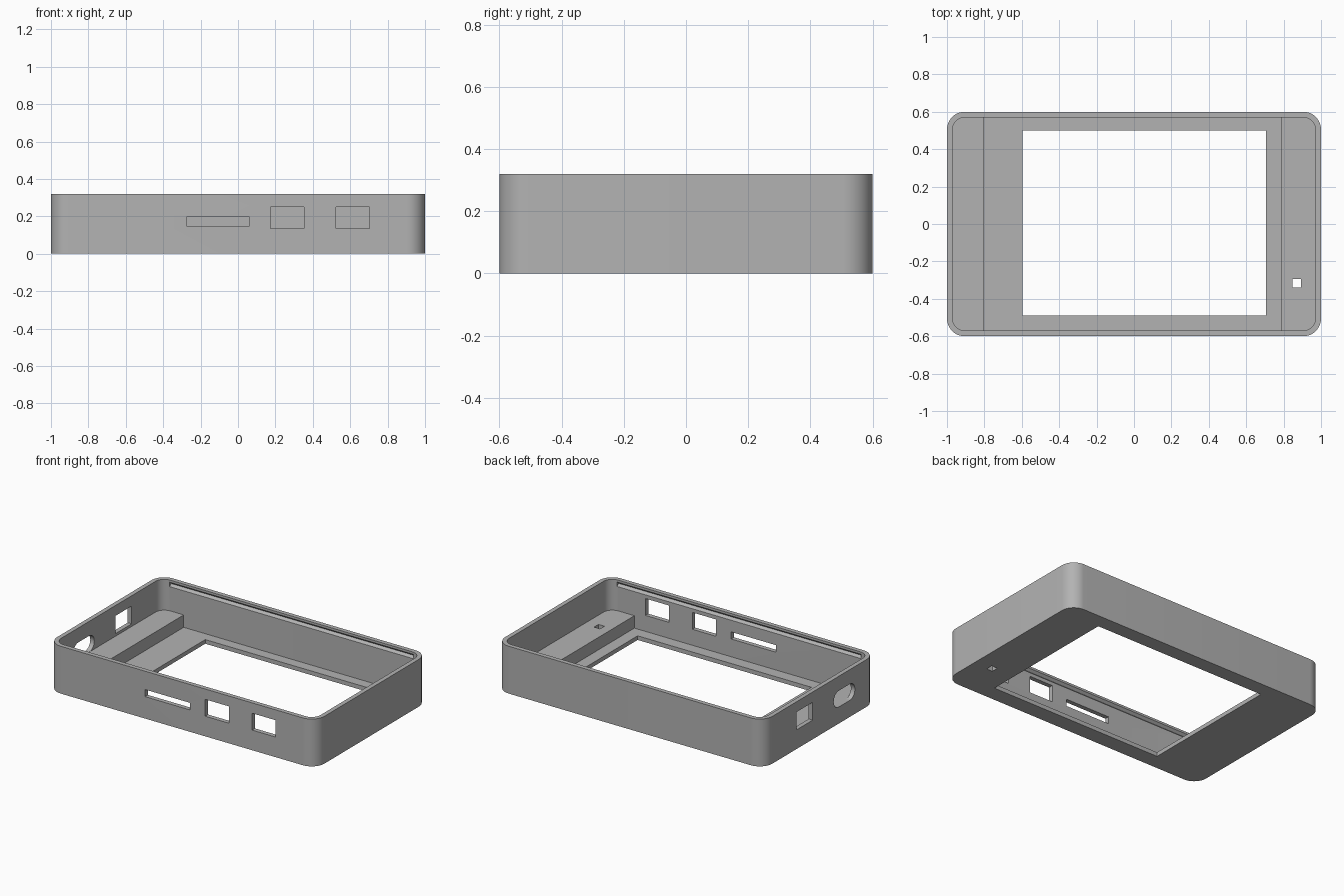
import bpy, bmesh, math

cube = bpy.data.objects.get("Cube")
if cube:
    bpy.data.objects.remove(cube, do_unlink=True)

grey = bpy.data.materials.new("plain grey")
grey.use_nodes = True
colour = (0.45, 0.45, 0.45, 1)
grey.diffuse_color = colour
grey.node_tree.nodes["Principled BSDF"].inputs["Base Color"].default_value = colour

FLOOR, SHELF, TOP = 0.028, 0.112, 0.32


def outline(a0, a1, b0, b1, r_low=0, r_high=0, steps=12):
    """Rounded rectangle; r_low rounds the corners at a0, r_high those at a1."""
    pts = []
    for a, b, sa, sb, r, start in ((a1, b1, -1, -1, r_high, 0), (a0, b1, 1, -1, r_low, 90),
                                   (a0, b0, 1, 1, r_low, 180), (a1, b0, -1, 1, r_high, 270)):
        n = steps if r else 0
        for i in range(n + 1):
            t = math.radians(start + 90 * i / max(n, 1))
            pts.append((a + sa * r + r * math.cos(t), b + sb * r + r * math.sin(t)))
    return pts


def prism(name, pts, lo, hi, axis="z"):
    """Extrude a 2D outline from lo to hi along an axis."""
    place = {"x": lambda a, b, d: (d, a, b),
             "y": lambda a, b, d: (a, d, b),
             "z": lambda a, b, d: (a, b, d)}[axis]
    bm = bmesh.new()
    ends = [[bm.verts.new(place(a, b, d)) for a, b in pts] for d in (lo, hi)]
    for end in ends:
        bm.faces.new(end)
    for i in range(len(pts)):
        j = (i + 1) % len(pts)
        bm.faces.new((ends[0][i], ends[0][j], ends[1][j], ends[1][i]))
    bmesh.ops.recalc_face_normals(bm, faces=bm.faces)
    mesh = bpy.data.meshes.new(name)
    bm.to_mesh(mesh)
    bm.free()
    mesh.materials.append(grey)
    obj = bpy.data.objects.new(name, mesh)
    bpy.context.collection.objects.link(obj)
    return obj


def cut(target, cutter):
    mod = target.modifiers.new("cut " + cutter.name, "BOOLEAN")
    mod.operation, mod.solver, mod.object = "DIFFERENCE", "EXACT", cutter
    cutter.hide_render = True
    cutters.add(cutter)


cutters = set()

# Open tray with rounded corners
case = prism("case_shell", outline(-1, 1, -0.6, 0.6, 0.095, 0.095), 0, TOP)
cut(case, prism("cavity", outline(-0.97, 0.97, -0.57, 0.57, 0.065, 0.065), FLOOR, 0.4))
cut(case, prism("screen_window", outline(-0.595, 0.705, -0.49, 0.5), -0.1, 0.1))

# Raised shelves at both ends
left_shelf = prism("left_shelf", outline(0.785, 0.985, -0.585, 0.585, 0, 0.08), 0.012, SHELF)
right_shelf = prism("right_shelf", outline(-0.985, -0.805, -0.585, 0.585, 0.08, 0), 0.012, SHELF)

# Small square hole through the floor and shelf
pin = prism("pin_hole", outline(0.848, 0.893, -0.34, -0.293), -0.1, 0.2)
cut(case, pin)
cut(left_shelf, pin)

# Front ports
for name, x0, x1, z0, z1 in (("card_slot", -0.275, 0.062, 0.148, 0.196),
                             ("port_a", 0.175, 0.352, 0.136, 0.25),
                             ("port_b", 0.525, 0.702, 0.136, 0.25)):
    cut(case, prism(name, outline(x0, x1, z0, z1), -0.7, -0.52, "y"))

# Side ports
cut(case, prism("side_port", outline(0.075, 0.25, 0.13, 0.25), -1.1, -0.9, "x"))
cut(case, prism("side_pill", outline(-0.376, -0.15, 0.112, 0.222, 0.0549, 0.0549), -1.1, -0.9, "x"))

# Shallow V grooves for the lid, along the long walls
for name, s in (("front_groove", -1), ("back_groove", 1)):
    profile = [(s * 0.55, 0.275), (s * 0.57, 0.275), (s * 0.586, 0.29),
               (s * 0.57, 0.305), (s * 0.55, 0.305)]
    cut(case, prism(name, profile, -0.91, 0.915, "x"))

# Apply the cuts, remove the cutters and shade
parts = (case, left_shelf, right_shelf)
depsgraph = bpy.context.evaluated_depsgraph_get()
depsgraph.update()
for obj in parts:
    mesh = bpy.data.meshes.new_from_object(obj.evaluated_get(depsgraph))
    obj.modifiers.clear()
    obj.data = mesh
for obj in cutters:
    bpy.data.objects.remove(obj, do_unlink=True)
bpy.ops.object.select_all(action="DESELECT")
for obj in parts:
    obj.select_set(True)
bpy.context.view_layer.objects.active = case
bpy.ops.object.shade_smooth_by_angle(angle=math.radians(30))
